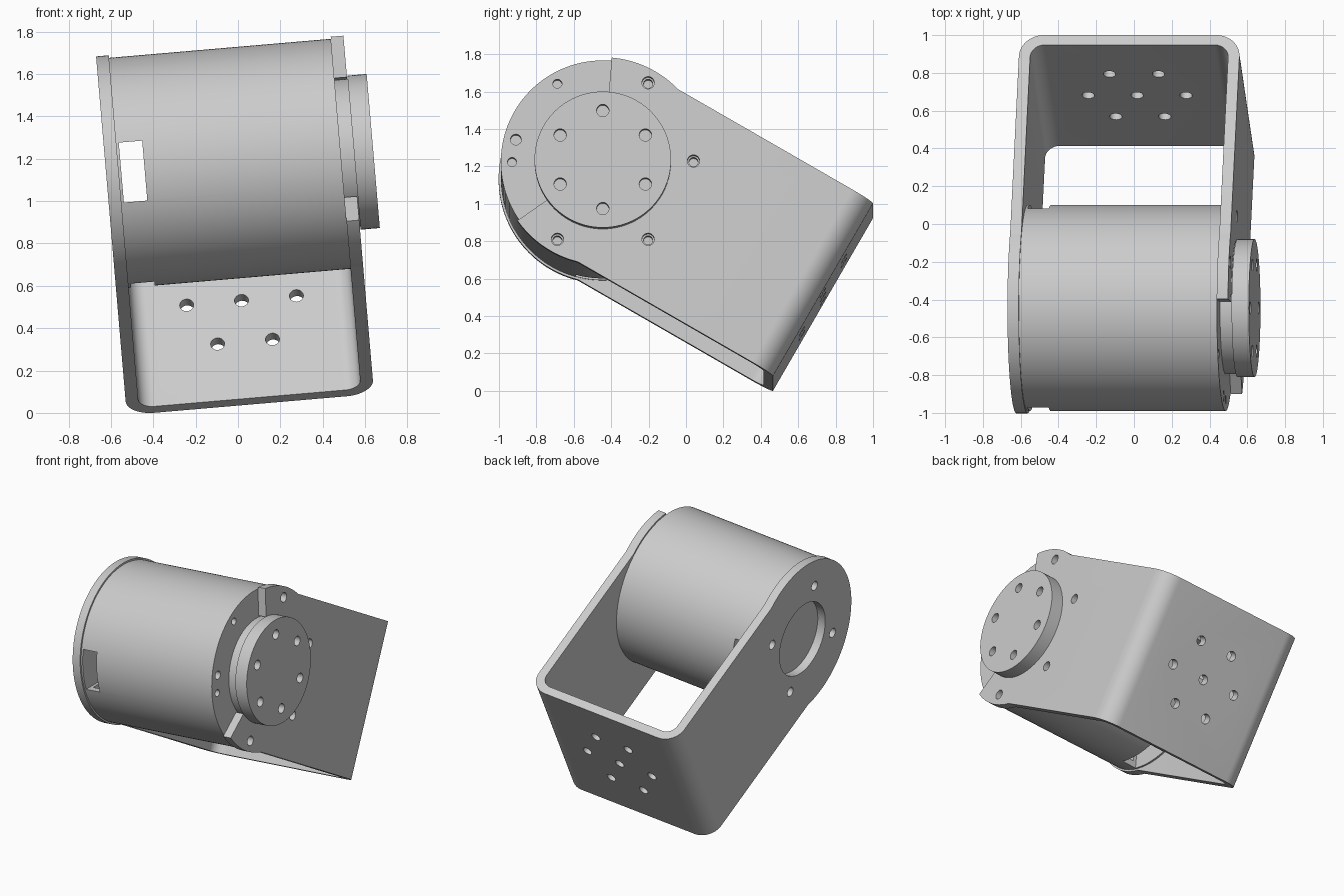
import bpy, bmesh
from math import sin, cos, asin, pi, radians
from mathutils import Matrix, Vector

cube = bpy.data.objects.get("Cube")
if cube:
    bpy.data.objects.remove(cube, do_unlink=True)

metal = bpy.data.materials.new("light grey metal")
metal.use_nodes = True
colour = (0.6, 0.6, 0.6, 1)
metal.diffuse_color = colour
metal.node_tree.nodes["Principled BSDF"].inputs["Base Color"].default_value = colour

# Local frame: x = drum axis, y = toward bracket base, z = across the bracket
PLACE = (Matrix.Translation((0, -0.445, 1.182)) @ Matrix.Rotation(radians(-4.9), 4, 'Y')
         @ Matrix.Rotation(radians(-30), 4, 'X'))

DRUM_R, DISC_R, BOLT_R, HOLE = 0.545, 0.365, 0.485, 0.033
LEFT, RIGHT, THICK, BASE = -0.625, 0.547, 0.06, 1.36
HALF_WIDTH, END_R = 0.535, 0.557


def polar(r, deg):
    return Vector((r * cos(radians(deg)), r * sin(radians(deg))))


def arc(centre, r, start, end, n):
    return [Vector(centre) + polar(r, start + (end - start) * i / n) for i in range(n + 1)]


def disc(r, centre=(0, 0), n=96):
    return arc(centre, r, 0, 360, n)[:-1]


def ring(r, hole, angles):
    return [disc(hole, polar(r, a), 24) for a in angles]


def bar(start, end, half, deg):
    turn = Matrix.Rotation(radians(deg), 2)
    return [turn @ Vector(p) for p in ((start, -half), (end, -half), (end, half), (start, half))]


def solid(name, prisms):
    """Each prism is (outline, from, to, axis)."""
    bm = bmesh.new()
    for outline, a, b, axis in prisms:
        put = {'x': lambda p, h: (h, p[0], p[1]),
               'y': lambda p, h: (p[0], h, p[1]),
               'z': lambda p, h: (p[0], p[1], h)}[axis]
        low = [bm.verts.new(put(p, a)) for p in outline]
        high = [bm.verts.new(put(p, b)) for p in outline]
        bm.faces.new(low)
        bm.faces.new(high[::-1])
        for i in range(len(low)):
            j = (i + 1) % len(low)
            bm.faces.new((low[j], low[i], high[i], high[j]))
    bmesh.ops.recalc_face_normals(bm, faces=bm.faces[:])
    mesh = bpy.data.meshes.new(name)
    bm.to_mesh(mesh)
    bm.free()
    mesh.materials.append(metal)
    ob = bpy.data.objects.new(name, mesh)
    bpy.context.collection.objects.link(ob)
    return ob


def activate(ob):
    bpy.ops.object.select_all(action='DESELECT')
    ob.select_set(True)
    bpy.context.view_layer.objects.active = ob


def cut(ob, prisms, operation='DIFFERENCE'):
    cutter = solid("cutter", prisms)
    cutter.hide_render = True
    mod = ob.modifiers.new("cut", 'BOOLEAN')
    mod.object, mod.operation, mod.solver = cutter, operation, 'EXACT'
    activate(ob)
    bpy.ops.object.modifier_apply(modifier=mod.name)
    bpy.data.objects.remove(cutter, do_unlink=True)


def finish(ob):
    ob.matrix_world = PLACE
    activate(ob)
    bpy.ops.object.shade_smooth_by_angle(angle=radians(30))


# Bracket: bent U strip trimmed to a round-ended outline
def bend(inset, r):
    y = BASE - inset - r
    return (arc((RIGHT - inset - r, y), r, 0, 90, 12)
            + arc((LEFT + inset + r, y), r, 90, 180, 12))


outer, inner = bend(0, 0.13), bend(THICK, 0.075)
strip = ([Vector((RIGHT, -0.8))] + outer + [Vector((LEFT, -0.8)), Vector((LEFT + THICK, -0.8))]
         + inner[::-1] + [Vector((RIGHT - THICK, -0.8))])
bracket = solid("bracket", [(strip, -0.7, 0.7, 'z')])
join = asin(HALF_WIDTH / END_R) * 180 / pi
outline = arc((0, 0), END_R, join, 360 - join, 80) + [(1.6, -HALF_WIDTH), (1.6, HALF_WIDTH)]
cut(bracket, [(outline, -1, 1, 'x')], 'INTERSECT')

# Output side: open horseshoe around the disc, with bolt holes
cut(bracket, [(disc(0.36), 0.4, 0.7, 'x')])
cut(bracket, [([(0, 0), polar(1, 115), polar(1.2, 180), polar(1, 245)], 0.4, 0.7, 'x')])
cut(bracket, [(h, 0.4, 0.7, 'x') for h in ring(BOLT_R, HOLE, (30, 90, 270, 330))])
# Rear side: round opening and four bolt holes
cut(bracket, [(h, -0.7, -0.5, 'x') for h in [disc(0.26)] + ring(0.37, HOLE, (45, 135, 225, 315))])
# Base: hexagon of holes with one in the middle
middle = Vector(((LEFT + RIGHT) / 2, 0))
spots = [middle] + [middle + polar(0.26, a) for a in range(0, 360, 60)]
cut(bracket, [(disc(HOLE, s, 24), 1.2, 1.5, 'y') for s in spots])
finish(bracket)

# Motor drum: hollow at the rear with three cable windows
drum = solid("motor_drum", [(disc(DRUM_R, n=128), LEFT + THICK, RIGHT - THICK, 'x')])
cut(drum, [(disc(0.5), -0.53, -0.442, 'x')])
cut(drum, [(bar(-0.8, 0.8, 0.142, 30), -0.553, -0.442, 'x')])
cut(drum, [(bar(0.3, 0.8, 0.142, 300), -0.553, -0.442, 'x')])
screws = ring(BOLT_R, 0.024, range(30, 390, 60)) + ring(0.48, 0.029, (195.5,))
cut(drum, [(h, 0.42, 0.6, 'x') for h in screws])
finish(drum)

# Output disc on a slightly narrower neck
neck = solid("output_neck", [(disc(0.35), 0.48, 0.56, 'x')])
finish(neck)
output = solid("output_disc", [(disc(DISC_R), 0.55, 0.641, 'x')])
cut(output, [(h, 0.58, 0.7, 'x') for h in ring(0.263, HOLE, range(0, 360, 60))])
finish(output)
